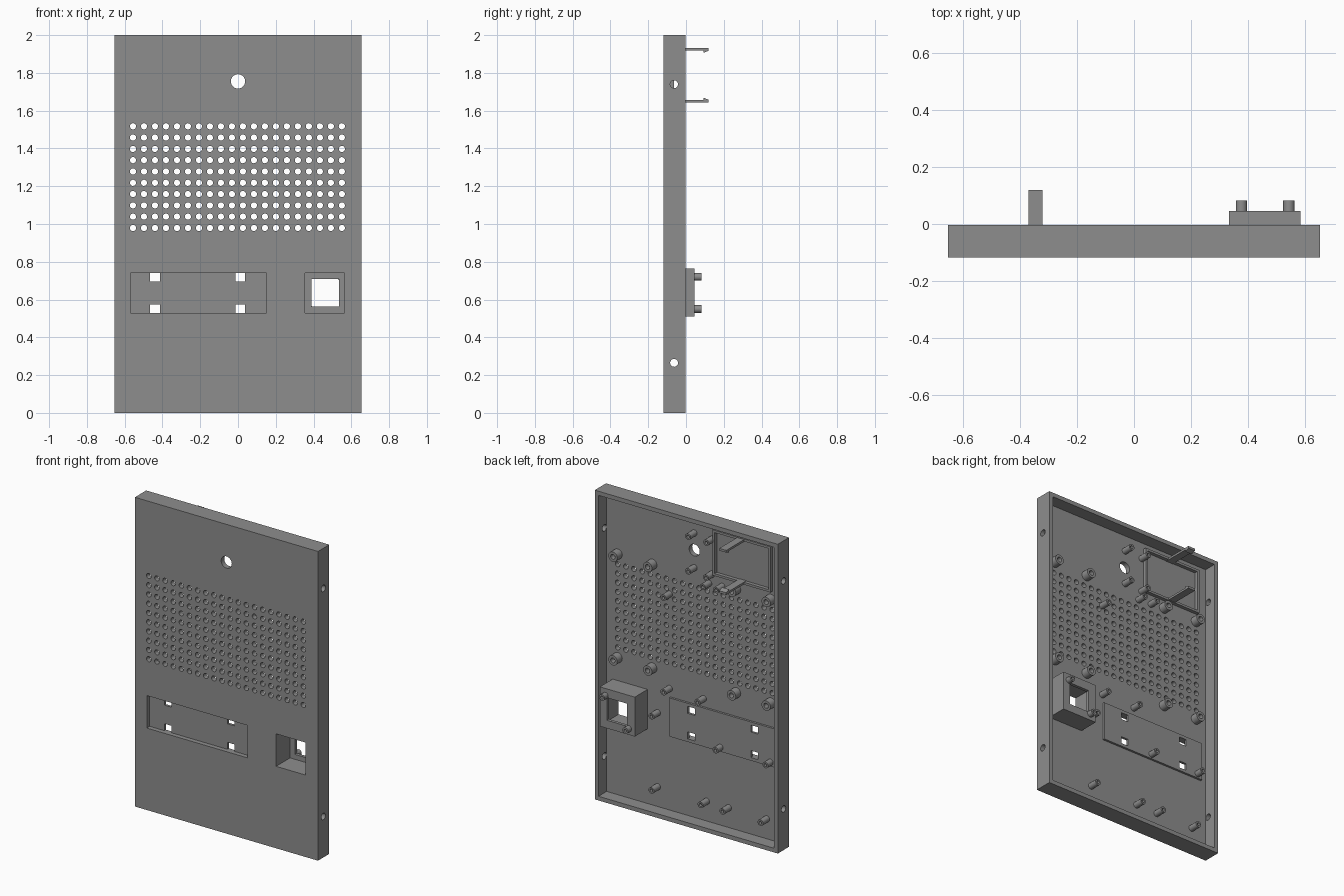
import bpy, bmesh, math
from mathutils import Matrix, Vector

old = bpy.data.objects.get("Cube")
if old:
    bpy.data.objects.remove(old, do_unlink=True)

grey = bpy.data.materials.new("plain grey")
grey.use_nodes = True
colour = (0.27, 0.27, 0.27, 1)
grey.diffuse_color = colour
grey.node_tree.nodes["Principled BSDF"].inputs["Base Color"].default_value = colour

FRONT, FLOOR, RIM = -0.118, -0.086, -0.003
HALF_W, HEIGHT, WALL = 0.655, 2.0, 0.027


def box(bm, x0, x1, y0, y1, z0, z1):
    size = Matrix.Diagonal((x1 - x0, y1 - y0, z1 - z0, 1))
    centre = Vector((x0 + x1, y0 + y1, z0 + z1)) / 2
    bmesh.ops.create_cube(bm, size=1, matrix=Matrix.Translation(centre) @ size)


def rod(bm, x, z, y0, y1, r, sides=20):
    """Cylinder running along y."""
    place = Matrix.Translation((x, (y0 + y1) / 2, z)) @ Matrix.Rotation(math.pi / 2, 4, 'X')
    bmesh.ops.create_cone(bm, cap_ends=True, segments=sides, radius1=r, radius2=r,
                          depth=y1 - y0, matrix=place)


def make(name, bm):
    mesh = bpy.data.meshes.new(name)
    bm.to_mesh(mesh)
    bm.free()
    mesh.materials.append(grey)
    obj = bpy.data.objects.new(name, mesh)
    bpy.context.collection.objects.link(obj)
    return obj


def cut(obj, bm):
    """Subtract the cutter shapes and discard them."""
    cutter = make("cutter", bm)
    cutter.hide_render = True
    mod = obj.modifiers.new("cut", 'BOOLEAN')
    mod.operation, mod.solver, mod.object = 'DIFFERENCE', 'EXACT', cutter
    bpy.context.view_layer.objects.active = obj
    bpy.ops.object.modifier_apply(modifier=mod.name)
    bpy.data.objects.remove(cutter, do_unlink=True)


def smooth(obj):
    bpy.ops.object.select_all(action='DESELECT')
    obj.select_set(True)
    bpy.context.view_layer.objects.active = obj
    bpy.ops.object.shade_smooth_by_angle(angle=math.radians(30))


def tube(name, x, z, y0, y1, r, bore):
    """Screw post with a blind bore."""
    bm = bmesh.new()
    rod(bm, x, z, y0, y1, r)
    obj = make(name, bm)
    bm = bmesh.new()
    rod(bm, x, z, y0 + 0.02, y1 + 0.02, bore, 14)
    cut(obj, bm)
    smooth(obj)


# Shallow tray: front panel with a rim
bm = bmesh.new()
box(bm, -HALF_W, HALF_W, FRONT, RIM, 0, HEIGHT)
case = make("case", bm)
bm = bmesh.new()
box(bm, WALL - HALF_W, HALF_W - WALL, FLOOR, 0.1, WALL, HEIGHT - WALL)
cut(case, bm)

# Openings: display, socket, sensor hole, speaker grille, side screws
bm = bmesh.new()
box(bm, -0.57, 0.15, -0.2, -0.05, 0.53, 0.74)
box(bm, 0.355, 0.565, -0.2, -0.05, 0.53, 0.74)
rod(bm, 0, 1.755, -0.2, -0.05, 0.038, 32)
for col in range(20):
    for row in range(10):
        rod(bm, -0.556 + 0.0582 * col, 0.979 + 0.0598 * row, -0.2, -0.05, 0.0165, 16)
for side in (-1, 1):
    for z in (0.265, 1.74):
        turn = Matrix.Translation((side * HALF_W, -0.063, z)) @ Matrix.Rotation(math.pi / 2, 4, 'Y')
        bmesh.ops.create_cone(bm, cap_ends=True, segments=20, radius1=0.021,
                              radius2=0.021, depth=0.1, matrix=turn)
cut(case, bm)
smooth(case)

# Display backing plate with four clip slots
bm = bmesh.new()
box(bm, -0.59, 0.17, FLOOR - 0.002, -0.072, 0.51, 0.76)
plate = make("display_backing", bm)
bm = bmesh.new()
for x in (-0.44, 0.012):
    for z0, z1 in ((0.53, 0.575), (0.695, 0.74)):
        box(bm, x - 0.026, x + 0.026, -0.1, 0, z0, z1)
cut(plate, bm)

# Socket housing: deep pit with a square window in its back wall
bm = bmesh.new()
box(bm, 0.335, 0.585, FLOOR - 0.002, 0.045, 0.51, 0.765)
housing = make("socket_housing", bm)
bm = bmesh.new()
box(bm, 0.355, 0.565, -0.2, 0.025, 0.53, 0.74)
cut(housing, bm)
bm = bmesh.new()
box(bm, 0.39, 0.535, 0, 0.1, 0.562, 0.708)
cut(housing, bm)
for x, z in ((0.545, 0.72), (0.378, 0.55)):
    tube("housing_peg", x, z, 0.04, 0.082, 0.02, 0.009)

# Speaker posts
for x in (-0.548, -0.3, 0.3, 0.548):
    for z in (0.915, 1.585):
        tube("speaker_post", x, z, FLOOR - 0.002, -0.035, 0.032, 0.016)

# Circuit board posts
posts = [(0, 1.867), (-0.13, 1.863), (0, 1.643), (-0.128, 1.636), (-0.105, 1.57),
         (-0.2, 1.575), (0.177, 1.425), (0.177, 0.814), (-0.067, 0.814),
         (0.262, 0.635), (-0.196, 0.538), (-0.554, 0.538),
         (0.262, 0.156), (-0.089, 0.156), (-0.246, 0.156), (-0.518, 0.156)]
for x, z in posts:
    tube("board_post", x, z, FLOOR - 0.002, -0.02, 0.02, 0.01)

# Low frame on the inside of the panel
bm = bmesh.new()
box(bm, -0.56, -0.145, FLOOR - 0.002, -0.063, 1.64, 1.935)
frame = make("module_frame", bm)
bm = bmesh.new()
box(bm, -0.545, -0.16, -0.2, 0, 1.655, 1.92)
cut(frame, bm)

# Pair of hooked snap arms facing each other
for root, inward, name in ((1.932, -1, "upper_snap_arm"), (1.643, 1, "lower_snap_arm")):
    profile = [(FLOOR - 0.002, 0), (0.12, 0), (0.12, 0.015), (0.092, 0.026),
               (0.092, 0.014), (FLOOR - 0.002, 0.014)]
    bm = bmesh.new()
    face = bm.faces.new([bm.verts.new((-0.372, y, root + inward * h)) for y, h in profile])
    grown = bmesh.ops.extrude_face_region(bm, geom=[face])["geom"]
    bmesh.ops.translate(bm, vec=(0.05, 0, 0),
                        verts=[v for v in grown if isinstance(v, bmesh.types.BMVert)])
    bmesh.ops.recalc_face_normals(bm, faces=bm.faces)
    make(name, bm)
